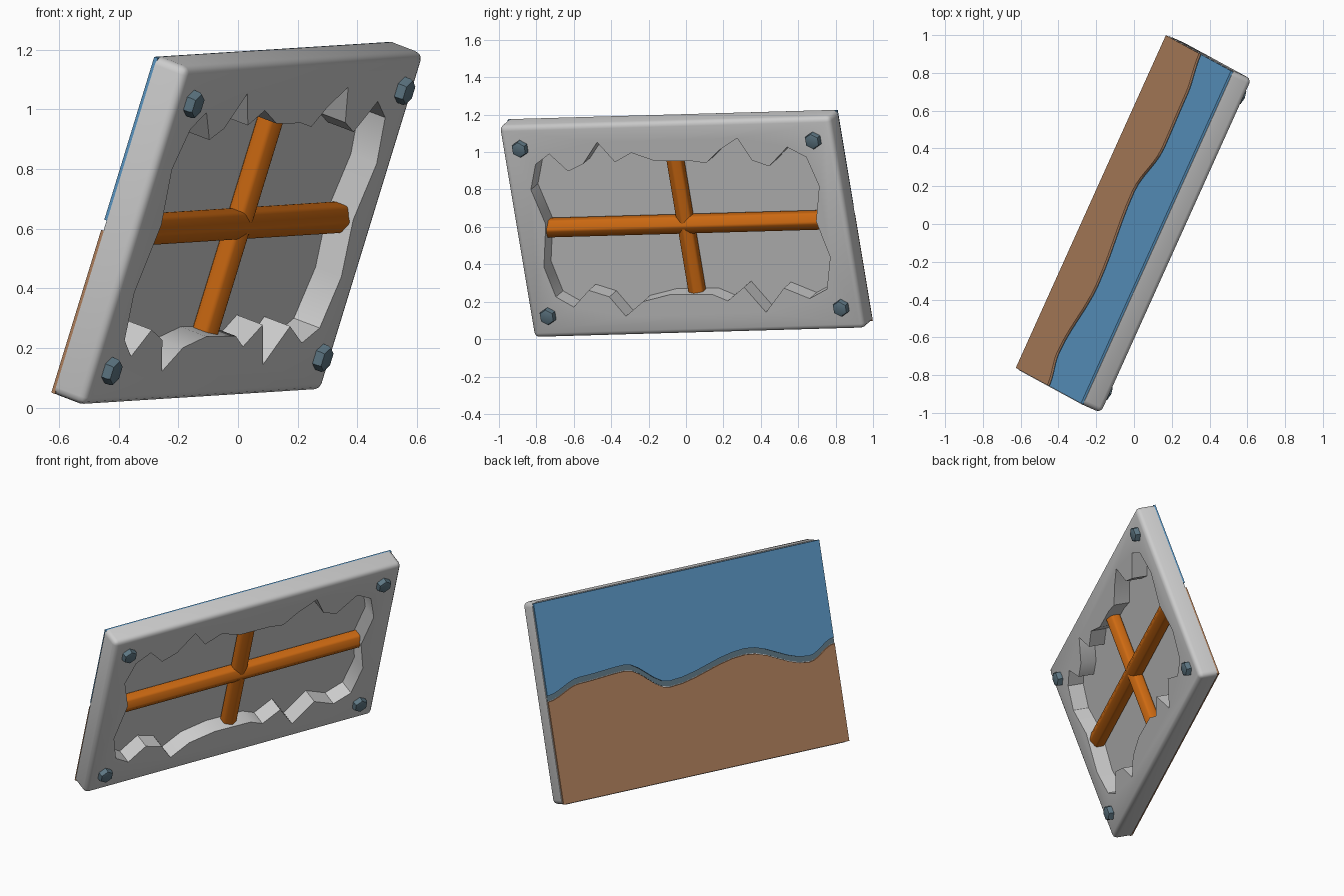
import bpy, bmesh, math
from mathutils import Matrix, Vector

cube = bpy.data.objects.get("Cube")
if cube:
    bpy.data.objects.remove(cube, do_unlink=True)

# Panel frame: length, height and outward normal of the tilted slab
u = Vector((0.411, 0.911, 0.026)).normalized()
v = Vector((0.29, -0.158, 0.946))
v = (v - u * v.dot(u)).normalized()
n = u.cross(v)
FRAME = Matrix.Translation((0, 0, 0.617)) @ Matrix((u, v, n)).transposed().to_4x4()
L, H = 0.97, 0.60            # half length, half height
FRONT, BACK, SKIN = 0.065, -0.065, 0.012
FLOOR = -0.035


def material(name, rgb):
    m = bpy.data.materials.new(name)
    m.use_nodes = True
    color = (*rgb, 1)
    m.diffuse_color = color
    m.node_tree.nodes["Principled BSDF"].inputs["Base Color"].default_value = color
    return m


stone = material("light grey", (0.6, 0.6, 0.6))
blue = material("sky blue", (0.1, 0.3, 0.54))
brown = material("earth brown", (0.42, 0.21, 0.105))
orange = material("pipe orange", (0.62, 0.145, 0.006))
slate = material("slate", (0.11, 0.18, 0.225))


def add(name, bm, mat, smooth=False):
    bmesh.ops.recalc_face_normals(bm, faces=bm.faces)
    mesh = bpy.data.meshes.new(name)
    bm.to_mesh(mesh)
    bm.free()
    mesh.materials.append(mat)
    ob = bpy.data.objects.new(name, mesh)
    bpy.context.collection.objects.link(ob)
    ob.matrix_world = FRAME
    if smooth:
        smooth_by_angle(ob)
    return ob


def activate(ob):
    bpy.ops.object.select_all(action='DESELECT')
    ob.select_set(True)
    bpy.context.view_layer.objects.active = ob


def smooth_by_angle(ob):
    activate(ob)
    bpy.ops.object.shade_smooth_by_angle(angle=math.radians(35))


def prism(name, points, low, high, mat):
    bm = bmesh.new()
    face = bm.faces.new([bm.verts.new((a, b, low)) for a, b in points])
    top = bmesh.ops.extrude_face_region(bm, geom=[face])["geom"]
    bmesh.ops.translate(bm, vec=(0, 0, high - low),
                        verts=[g for g in top if isinstance(g, bmesh.types.BMVert)])
    return add(name, bm, mat)


# Slab with rounded front and corners, flat at the back
bm = bmesh.new()
low = BACK + SKIN
bmesh.ops.create_cube(bm, size=1, matrix=Matrix.Translation((0, 0, (FRONT + low) / 2))
                      @ Matrix.Diagonal((2 * L, 2 * H, FRONT - low, 1)))
edges = [e for e in bm.edges if any(p.co.z > 0 for p in e.verts)]
bmesh.ops.bevel(bm, geom=edges, offset=0.028, segments=3, profile=0.5, affect='EDGES')
slab = add("slab", bm, stone)

# Jagged recess broken into the front
jagged = [
    (-.79, .38), (-.70, .436), (-.607, .336), (-.513, .374), (-.409, .495),
    (-.324, .38), (-.22, .43), (-.089, .38), (.115, .376), (.207, .36),
    (.295, .43), (.413, .495), (.479, .368), (.572, .332), (.696, .437),
    (.798, .377), (.845, .212), (.793, .014), (.84, -.19), (.79, -.37),
    (.68, -.42), (.54, -.357), (.412, -.49), (.308, -.345), (.2, -.42),
    (.114, -.38), (-.13, -.375), (-.296, -.41), (-.41, -.49), (-.488, -.378),
    (-.602, -.338), (-.706, -.43), (-.80, -.37), (-.841, -.2), (-.789, .04),
    (-.842, .238)]
cutter = prism("recess_cutter", jagged, FLOOR, 0.2, stone)
cutter.hide_render = True
cut = slab.modifiers.new("recess", 'BOOLEAN')
cut.operation = 'DIFFERENCE'
cut.solver = 'EXACT'
cut.object = cutter
activate(slab)
bpy.ops.object.modifier_apply(modifier=cut.name)
bpy.data.objects.remove(cutter, do_unlink=True)
smooth_by_angle(slab)


# Six-sided rods: pipes and bolts
def hex_rod(name, radius, length, matrix, mat, bevel, ends=False):
    bm = bmesh.new()
    bmesh.ops.create_cone(bm, cap_ends=True, segments=6, radius1=radius, radius2=radius,
                          depth=length)
    edges = [e for e in bm.edges
             if (e.verts[0].co.z > 0 and e.verts[1].co.z > 0 if ends
                 else abs(e.verts[0].co.z - e.verts[1].co.z) > 0.001)]
    bmesh.ops.bevel(bm, geom=edges, offset=bevel, segments=2, profile=0.5, affect='EDGES')
    bm.transform(matrix)
    return add(name, bm, mat, True)


# Rod axis along length or height, with one ridge facing outward
along = Matrix(((0, 0, 1), (1, 0, 0), (0, 1, 0))).to_4x4()
upright = Matrix(((1, 0, 0), (0, 0, -1), (0, 1, 0))).to_4x4()
hex_rod("long_pipe", 0.056, 1.72, along, orange, 0.009)
hex_rod("short_pipe", 0.050, 0.84, upright, orange, 0.009)

for i in (-1, 1):
    for j in (-1, 1):
        name = ("upper" if j > 0 else "lower") + ("_far" if i > 0 else "_near") + "_bolt"
        hex_rod(name, 0.046, 0.05, Matrix.Translation((i * .86, j * .474, FRONT + 0.01)),
                slate, 0.013, True)

# Back: two coloured layers split by a wavy groove
keys = [(-L, .0), (-.79, -.075), (-.372, .05), (.153, -.04), (.435, .11), (.74, .097), (L, .03)]
EDGE = 0.004


def wave(shift):
    pts = []
    for (a0, b0), (a1, b1) in zip(keys, keys[1:]):
        for k in range(6):
            t = k / 6
            s = (1 - math.cos(math.pi * t)) / 2
            pts.append((a0 + (a1 - a0) * t, b0 + (b1 - b0) * s + shift))
    pts.append((L, keys[-1][1] + shift))
    return [(a * (L - EDGE) / L, b) for a, b in pts]


x, y = L - EDGE, H - EDGE
prism("blue_layer", wave(0.018) + [(x, y), (-x, y)], BACK, low + 0.002, blue)
prism("brown_layer", wave(-0.018) + [(x, -y), (-x, -y)], BACK, low + 0.002, brown)
prism("groove_strip", wave(0.018) + wave(-0.014)[::-1], low - 0.003, low + 0.002, slate)
